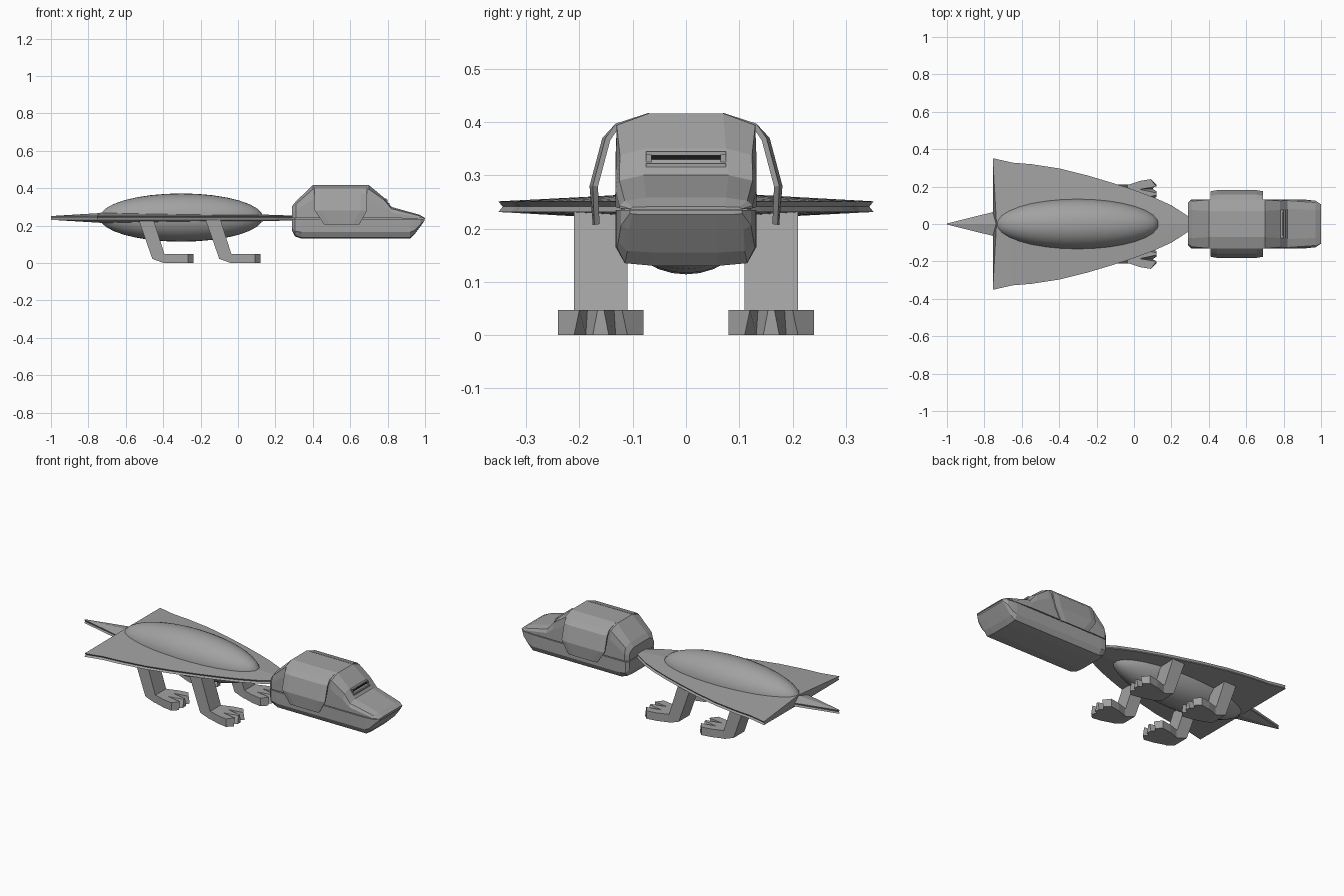
import bpy, bmesh
from mathutils import Vector

if "Cube" in bpy.data.objects:
    bpy.data.objects.remove(bpy.data.objects["Cube"])

GREY = (0.36, 0.36, 0.36, 1)


def finish(name, bm, color=GREY):
    bmesh.ops.remove_doubles(bm, verts=bm.verts, dist=0.0002)
    bmesh.ops.recalc_face_normals(bm, faces=bm.faces)
    me = bpy.data.meshes.new(name)
    bm.to_mesh(me)
    bm.free()
    ob = bpy.data.objects.new(name, me)
    bpy.context.collection.objects.link(ob)
    key = "dark" if color != GREY else "grey"
    mat = bpy.data.materials.get(key) or bpy.data.materials.new(key)
    mat.diffuse_color = color
    mat.use_nodes = True
    mat.node_tree.nodes["Principled BSDF"].inputs["Base Color"].default_value = mat.diffuse_color
    me.materials.append(mat)
    return ob


def loft(name, rings):
    """Closed skin through equal-length rings of 3D points."""
    bm = bmesh.new()
    vs = [[bm.verts.new(p) for p in r] for r in rings]
    n = len(vs[0])
    for a, b in zip(vs, vs[1:]):
        for i in range(n):
            j = (i + 1) % n
            bm.faces.new((a[i], a[j], b[j], b[i]))
    bm.faces.new(vs[0])
    bm.faces.new(vs[-1])
    return finish(name, bm)


def prism(name, points, direction):
    direction = Vector(direction)
    return loft(name, [points, [Vector(p) + direction for p in points]])


def mirrored(x, half):
    """Ring at x from half profile (y, z), mirrored in y."""
    return [(x, y, z) for y, z in half] + [(x, -y, z) for y, z in reversed(half)]


def box(name, lo, hi, color=GREY):
    bm = bmesh.new()
    bmesh.ops.create_cube(bm, size=1)
    for v in bm.verts:
        v.co = [(a + b) / 2 + c * (b - a) for a, b, c in zip(lo, hi, v.co)]
    return finish(name, bm, color)


# Body: smooth ellipsoid
bm = bmesh.new()
bmesh.ops.create_uvsphere(bm, u_segments=32, v_segments=16, radius=1)
for v in bm.verts:
    x, y, z = v.co
    v.co = (-0.303 + 0.437 * z, 0.135 * x, 0.243 + 0.129 * y)
for f in bm.faces:
    f.smooth = True
finish("body", bm)


# Flat shell with grooved rim, and pointed tail
def shell_ring(x, y, h, xc=None):
    xc = x if xc is None else xc
    half = [(x, y, 0.251), (x, max(y - 0.008, 0.001), 0.241), (x, y, 0.231)]
    return ([(xc, 0, 0.241 + h)] + half + [(xc, 0, 0.241 - h)]
            + [(a, -b, c) for a, b, c in reversed(half)])


outline = [(0.3, 0.035), (0.2, 0.1), (0.1, 0.145), (0, 0.182), (-0.1, 0.215),
           (-0.25, 0.26), (-0.4, 0.297), (-0.55, 0.32), (-0.65, 0.328)]
rings = [shell_ring(x, y, 0.01 + 0.06 * y) for x, y in outline]
rings.append(shell_ring(-0.755, 0.352, 0.028, -0.735))
loft("shell", rings)
loft("tail", [shell_ring(-0.72, 0.072, 0.027), shell_ring(-1.0, 0.003, 0.009)])

# Four legs with splayed feet; toes are notched from above, the sole stays full
leg_profile = [(-0.175, 0.235), (-0.095, 0.235), (-0.035, 0.047), (0, 0.047),
               (0, 0), (-0.04, 0), (-0.1, 0.022)]
sole = [(-0.03, 0.05), (0.03, 0.07), (0.09, 0.08), (0.12, 0.05), (0.1, 0.028), (0.12, 0.015)]
upper = [(-0.03, 0.05), (0.03, 0.07), (0.09, 0.08), (0.12, 0.04), (0.03, 0.025), (0.12, 0.006)]


def foot_ring(half, x0, y0, z):
    return [(x0 + x, y0 + y, z) for x, y in half] + [(x0 + x, y0 - y, z) for x, y in reversed(half)]


for dx, pos in ((0, "front"), (-0.358, "back")):
    for s, side in ((1, "left"), (-1, "right")):
        prism(f"{pos}_{side}_leg", [(x + dx, s * 0.16 - 0.05, z) for x, z in leg_profile], (0, 0.1, 0))
        loft(f"{pos}_{side}_foot", [foot_ring(sole, dx, s * 0.16, 0), foot_ring(upper, dx, s * 0.16, 0.047)])

# Upper head
skull = [
    (0.29, [(0.115, 0.24), (0.115, 0.27), (0.105, 0.29), (0.075, 0.305)]),
    (0.31, [(0.13, 0.24), (0.13, 0.28), (0.122, 0.315), (0.075, 0.33)]),
    (0.40, [(0.132, 0.24), (0.132, 0.34), (0.13, 0.394), (0.07, 0.416)]),
    (0.70, [(0.132, 0.24), (0.132, 0.34), (0.13, 0.394), (0.07, 0.416)]),
    (0.78, [(0.132, 0.24), (0.132, 0.30), (0.124, 0.338), (0.075, 0.35)]),
    (0.82, [(0.132, 0.24), (0.132, 0.27), (0.125, 0.29), (0.08, 0.3)]),
    (0.97, [(0.125, 0.238), (0.125, 0.243), (0.115, 0.252), (0.075, 0.258)]),
    (1.00, [(0.105, 0.236), (0.105, 0.237), (0.1, 0.24), (0.07, 0.241)]),
]
loft("upper_head", [mirrored(x, h) for x, h in skull])

# Lower jaw, slightly separated by a seam
jaw = [
    (0.29, [(0.06, 0.17), (0.1, 0.175), (0.115, 0.19), (0.115, 0.235)]),
    (0.305, [(0.06, 0.142), (0.11, 0.147), (0.13, 0.17), (0.13, 0.235)]),
    (0.34, [(0.06, 0.13), (0.115, 0.135), (0.132, 0.165), (0.132, 0.235)]),
    (0.92, [(0.06, 0.13), (0.115, 0.135), (0.13, 0.165), (0.13, 0.235)]),
    (0.945, [(0.06, 0.155), (0.11, 0.158), (0.127, 0.175), (0.127, 0.235)]),
    (0.975, [(0.06, 0.195), (0.108, 0.197), (0.122, 0.206), (0.122, 0.235)]),
    (0.997, [(0.06, 0.226), (0.1, 0.227), (0.105, 0.229), (0.105, 0.235)]),
]
loft("lower_jaw", [mirrored(x, h) for x, h in jaw])
prism("jaw_seam", [(0.3, -0.122, 0.23), (0.96, -0.115, 0.23), (0.96, 0.115, 0.23), (0.3, 0.122, 0.23)],
      (0, 0, 0.014))

# Side flaps hanging over the cheeks
flap_rows = [(0.07, 0.417, 0.41, 0.69), (0.132, 0.397, 0.41, 0.69), (0.157, 0.37, 0.41, 0.69),
             (0.181, 0.28, 0.41, 0.69), (0.175, 0.207, 0.46, 0.65)]
for s, side in ((1, "left"), (-1, "right")):
    bm = bmesh.new()
    grid = []
    for i, (y, z, x0, x1) in enumerate(flap_rows):
        e = (0, 0, 0.006, 0.006, 0.003)[i]
        grid.append([bm.verts.new(p) for p in (
            (x0, s * (y - e), z), (x0 + 0.035, s * y, z), (x1 - 0.035, s * y, z), (x1, s * (y - e), z))])
    for a, b in zip(grid, grid[1:]):
        for i in range(3):
            bm.faces.new((a[i], a[i + 1], b[i + 1], b[i]))
    ob = finish(f"{side}_flap", bm)
    # thicken towards the head whichever way the open sheet's normals face
    outward = sum(p.normal.y for p in ob.data.polygons) * s > 0
    mod = ob.modifiers.new("thickness", 'SOLIDIFY')
    mod.thickness = 0.01
    mod.offset = -1 if outward else 1

# Visor slot: frame bars around a dark opening
box("visor_top", (0.75, -0.075, 0.337), (0.795, 0.075, 0.345))
box("visor_bottom", (0.75, -0.075, 0.315), (0.81, 0.075, 0.322))
for s, side in ((1, "left"), (-1, "right")):
    box(f"visor_{side}", (0.75, s * 0.07 - 0.005, 0.32), (0.8, s * 0.07 + 0.005, 0.339))
box("visor_slot", (0.75, -0.066, 0.321), (0.796, 0.066, 0.338), (0.01, 0.01, 0.01, 1))
